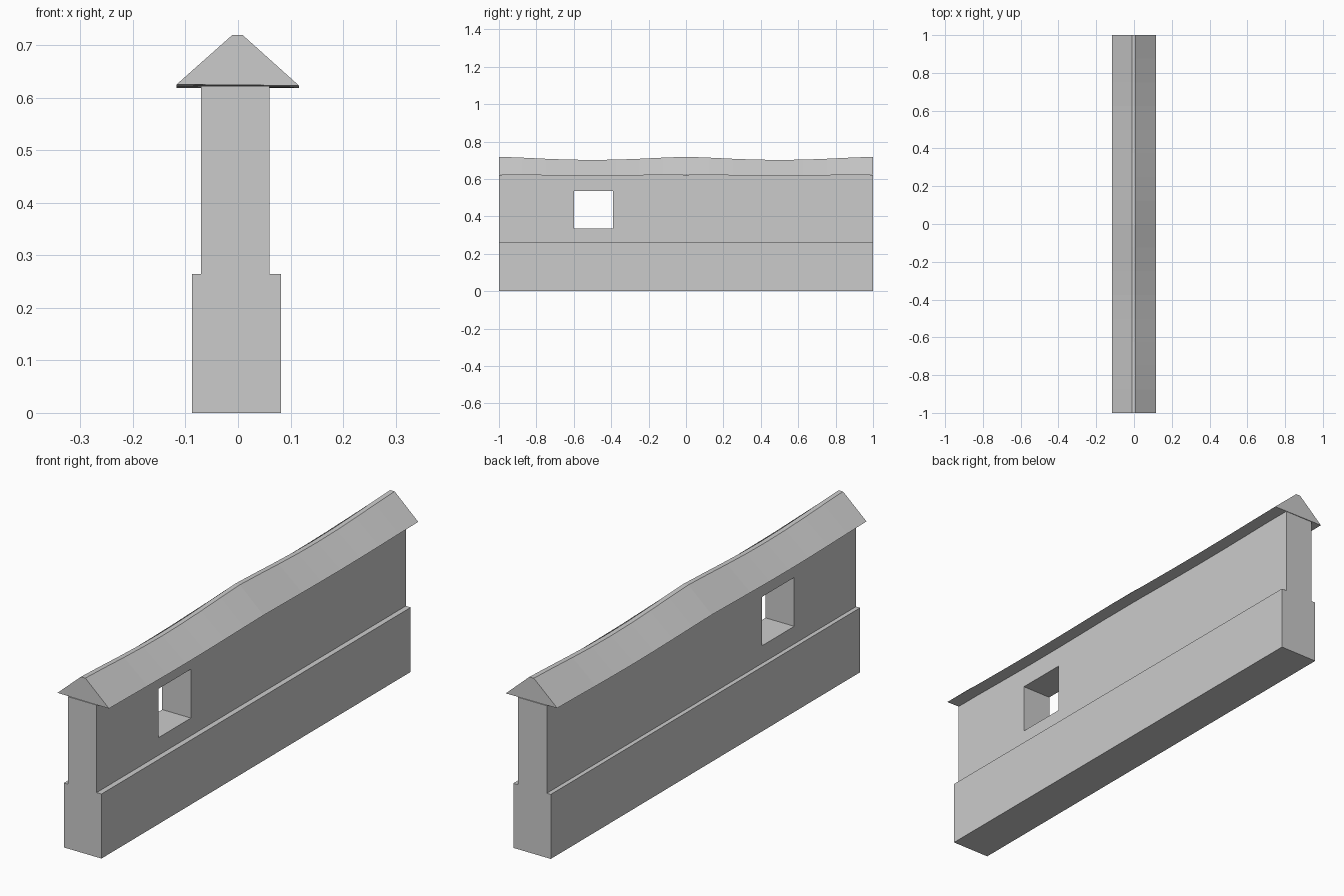
import bpy, bmesh, math

if "Cube" in bpy.data.objects:
    bpy.data.objects.remove(bpy.data.objects["Cube"])


def add_object(name, bm):
    bmesh.ops.recalc_face_normals(bm, faces=bm.faces)
    mesh = bpy.data.meshes.new(name)
    bm.to_mesh(mesh)
    bm.free()
    obj = bpy.data.objects.new(name, mesh)
    bpy.context.collection.objects.link(obj)
    return obj


def box(name, x, y, z):
    bm = bmesh.new()
    bmesh.ops.create_cube(bm, size=1)
    for v in bm.verts:
        for i, (a, b) in enumerate((x, y, z)):
            v.co[i] = a if v.co[i] < 0 else b
    return add_object(name, bm)


# Wide footing and the thinner wall standing on it
box("wall_base", (-0.088, 0.082), (-1, 1), (0, 0.264))
wall = box("upper_wall", (-0.07, 0.06), (-1, 1), (0.264, 0.622))

# Square window opening through the upper wall
cutter = box("window_cutter", (-0.3, 0.3), (-0.6, -0.39), (0.336, 0.536))
cutter.hide_render = True
cutter.hide_set(True)
cut = wall.modifiers.new("window", 'BOOLEAN')
cut.operation = 'DIFFERENCE'
cut.solver = 'EXACT'
cut.object = cutter

# Gabled cap: one cross-section swept along y, sagging twice between supports
profile = [(-0.117, 0.625, 0.007), (-0.011, 0.719, 0.017),
           (0.009, 0.719, 0.017), (0.116, 0.623, 0.005)]
steps = 16
bm = bmesh.new()
rings = []
for i in range(steps + 1):
    y = -1 + 2 * i / steps
    dip = abs(math.sin(math.pi * y)) ** 1.3
    rings.append([bm.verts.new((x, y, z - s * dip)) for x, z, s in profile])
for a, b in zip(rings, rings[1:]):
    for k in range(4):
        n = (k + 1) % 4
        bm.faces.new((a[k], a[n], b[n], b[k]))
bm.faces.new(rings[0])
bm.faces.new(rings[-1])
add_object("roof_cap", bm)
